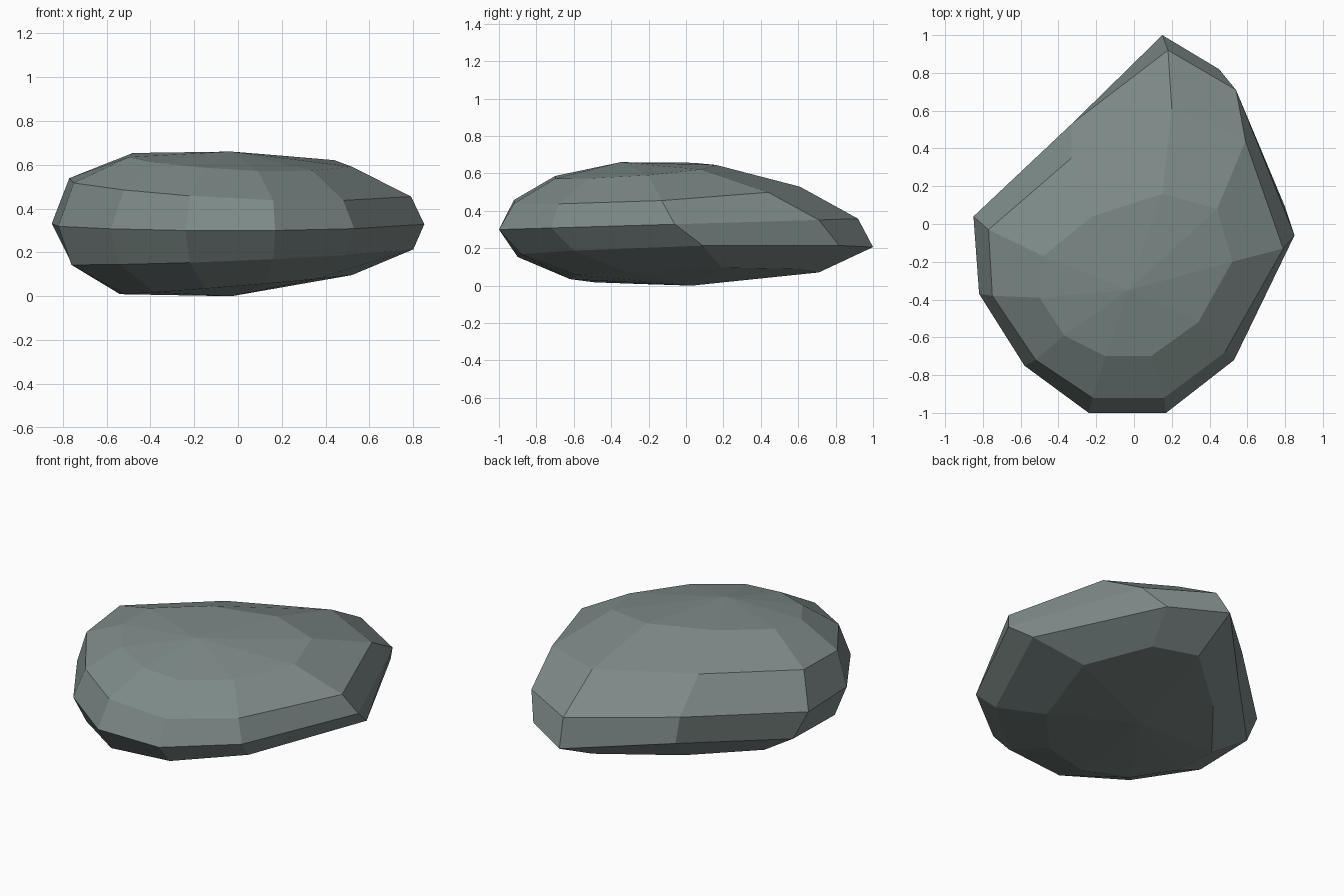
import bpy, bmesh

if "Cube" in bpy.data.objects:
    bpy.data.objects.remove(bpy.data.objects["Cube"])

# One flat stone colour
stone = bpy.data.materials.new("grey green stone")
stone.diffuse_color = (0.205, 0.255, 0.246, 1)
stone.use_nodes = True
stone.node_tree.nodes["Principled BSDF"].inputs["Base Color"].default_value = stone.diffuse_color

# Ten-sided outlines from top to bottom, clockwise from the back.
# Each lies on a tilted plane: height = base + x * tilt_x + y * tilt_y
crown = [(.15, .16), (.44, .08), (.52, -.20), (.34, -.52), (.09, -.70),
         (-.15, -.70), (-.37, -.59), (-.50, -.39), (-.48, -.17), (-.22, .04)]
shoulder = [(.20, .61), (.59, .44), (.79, -.13), (.48, -.68), (.16, -.92),
            (-.22, -.92), (-.52, -.72), (-.75, -.38), (-.77, -.03), (-.33, .35)]
waist = [(.18, .92), (.54, .71), (.85, -.06), (.53, -.72), (.17, -1.0),
         (-.24, -1.0), (-.58, -.75), (-.82, -.37), (-.85, .04), (-.33, .53)]
flank = [(.15, 1.0), (.45, .82), (.80, .09), (.49, -.60), (.16, -.88),
         (-.22, -.90), (-.54, -.68), (-.76, -.34), (-.76, .06), (-.30, .53)]
foot = [(.13, .71), (.37, .60), (.52, .19), (.35, -.33), (.12, -.58),
        (-.15, -.62), (-.38, -.49), (-.52, -.25), (-.54, .02), (-.25, .38)]
sections = [(crown, .64, -.06, .09), (shoulder, .502, -.05, .06),
            (waist, .33, 0, .03), (flank, .18, .04, .02), (foot, .053, .08, .01)]

# Skin the outlines together and close both ends with a fan
bm = bmesh.new()
rings = [[bm.verts.new((x, y, z + x * tx + y * ty)) for x, y in outline]
         for outline, z, tx, ty in sections]
top = bm.verts.new((-.03, -.35, .66))
bottom = bm.verts.new((-.03, .03, 0))
for i in range(10):
    j = (i + 1) % 10
    bm.faces.new((top, rings[0][i], rings[0][j]))
    bm.faces.new((bottom, rings[-1][j], rings[-1][i]))
    for a, b in zip(rings, rings[1:]):
        bm.faces.new((a[i], b[i], b[j], a[j]))
bmesh.ops.recalc_face_normals(bm, faces=bm.faces)

# Faceted boulder
mesh = bpy.data.meshes.new("boulder")
bm.to_mesh(mesh)
bm.free()
mesh.materials.append(stone)
bpy.context.collection.objects.link(bpy.data.objects.new("boulder", mesh))
